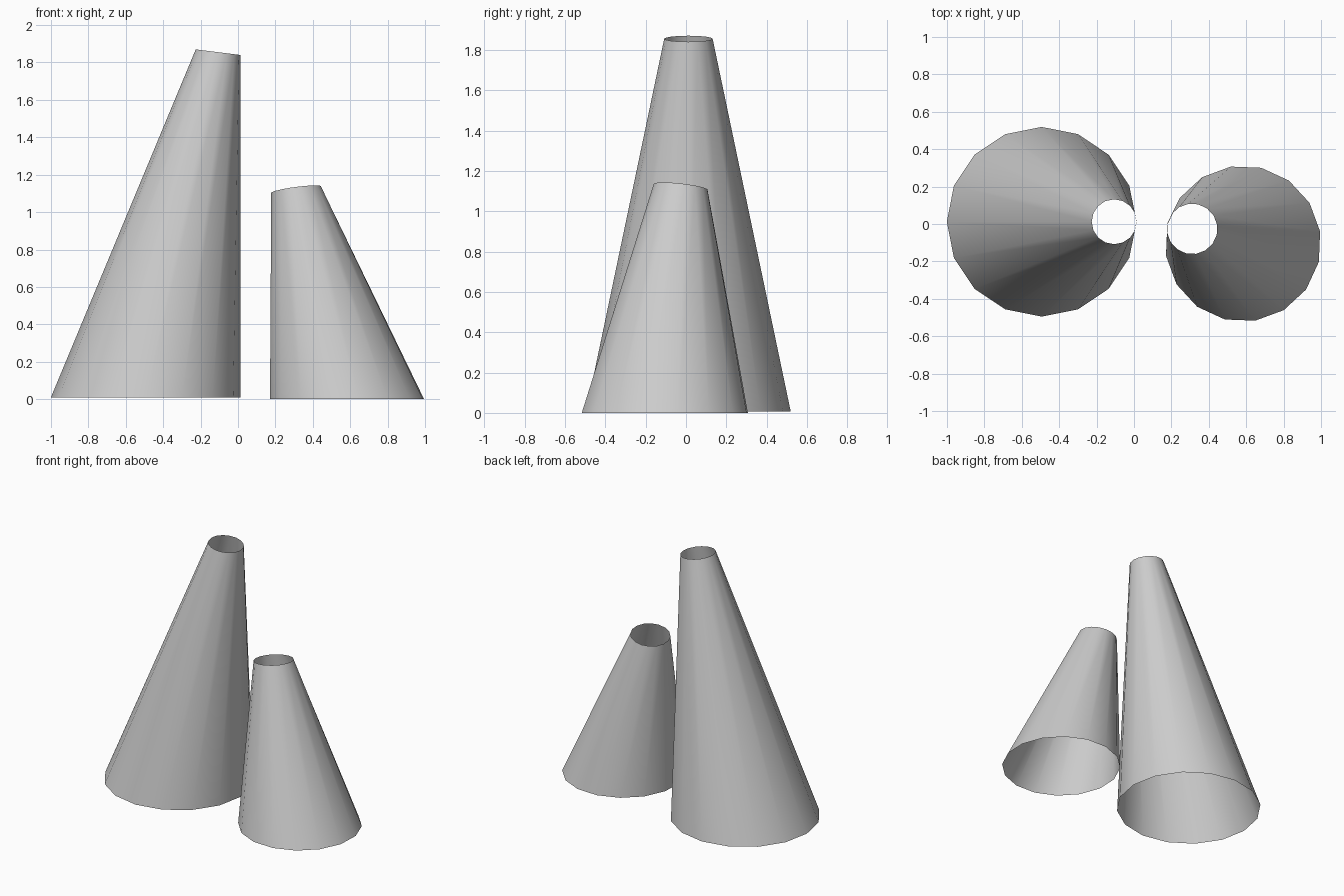
import bpy, bmesh
from math import cos, sin, radians, tau

if "Cube" in bpy.data.objects:
    bpy.data.objects.remove(bpy.data.objects["Cube"])

SIDES = 16

def open_cone(name, base, base_r, top, top_r, tilt, turn):
    """Leaning, open-ended cone with a tilted top rim."""
    bm = bmesh.new()
    rings = ([], [])
    for i in range(SIDES):
        a = turn + tau * i / SIDES
        c, s = cos(a), sin(a)
        rings[0].append(bm.verts.new((base[0] + base_r * c, base[1] + base_r * s, base[2])))
        dx, dy = top_r * c, top_r * s
        rings[1].append(bm.verts.new((top[0] + dx, top[1] + dy,
                                      top[2] + tilt[0] * dx + tilt[1] * dy)))
    for i in range(SIDES):
        j = (i + 1) % SIDES
        f = bm.faces.new((rings[0][i], rings[0][j], rings[1][j], rings[1][i]))
        f.smooth = True
    mesh = bpy.data.meshes.new(name)
    bm.to_mesh(mesh)
    bm.free()
    obj = bpy.data.objects.new(name, mesh)
    bpy.context.collection.objects.link(obj)

# Tall cone on the left, leaning towards the middle
open_cone("tall_cone", (-0.494, 0.012, 0.008), 0.507,
          (-0.106, 0.012, 1.855), 0.12, (-0.125, 0.0), 0.0)

# Short cone on the right, leaning towards the tall one
open_cone("short_cone", (0.583, -0.105, 0.0), 0.417,
          (0.311, -0.026, 1.12), 0.135, (0.13, -0.11), radians(9))
